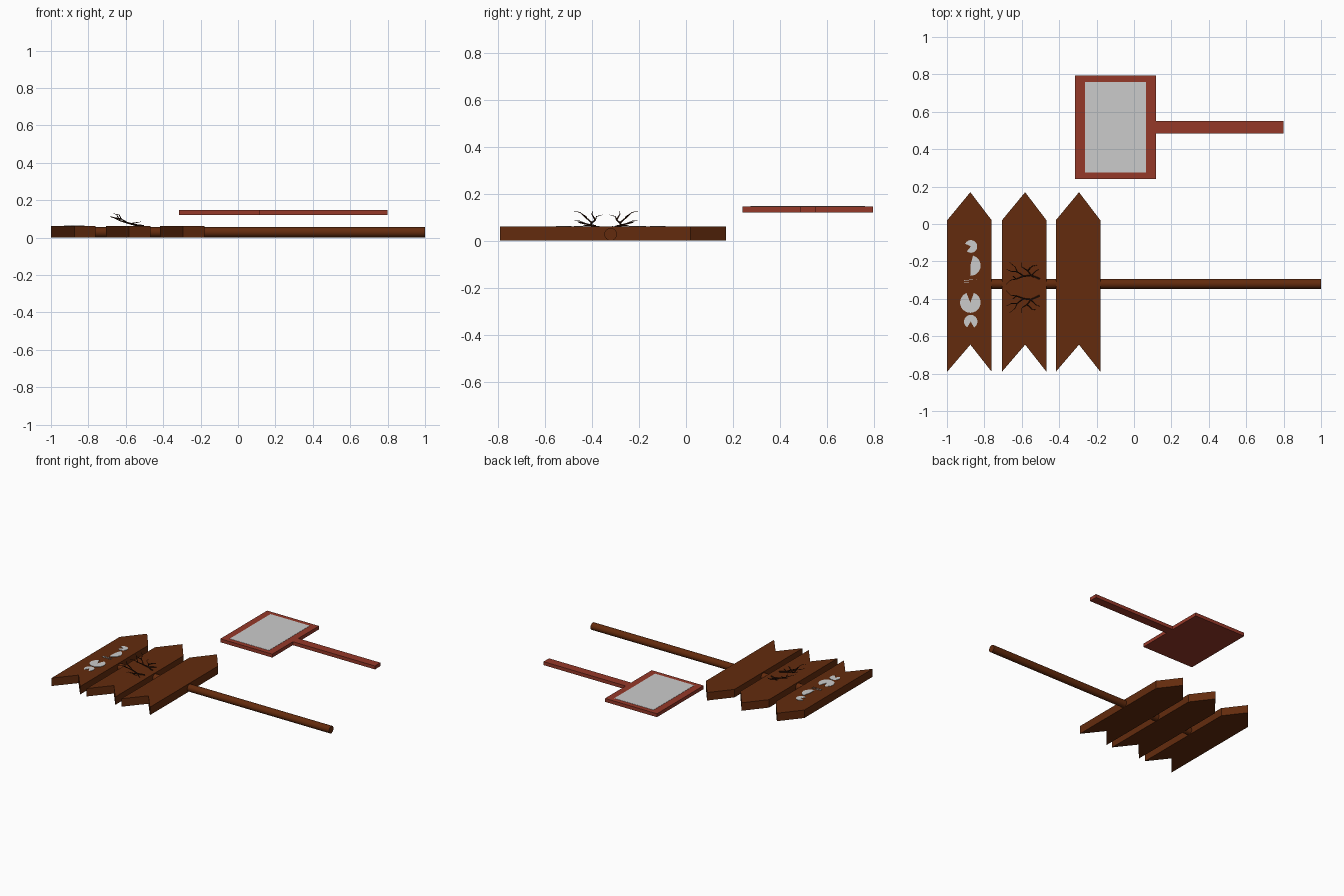
import bpy, bmesh, math
from mathutils import Vector

if "Cube" in bpy.data.objects:
    bpy.data.objects.remove(bpy.data.objects["Cube"])


def material(name, rgb):
    m = bpy.data.materials.new(name)
    m.diffuse_color = (*rgb, 1)
    m.use_nodes = True
    m.node_tree.nodes["Principled BSDF"].inputs["Base Color"].default_value = m.diffuse_color
    return m


WOOD = material("brown_wood", (0.125, 0.024, 0.004))
RED = material("red_wood", (0.30, 0.04, 0.022))
TWIG = material("dark_twig", (0.03, 0.008, 0.003))


def add_object(name, bm, mat=None):
    me = bpy.data.meshes.new(name)
    bmesh.ops.recalc_face_normals(bm, faces=bm.faces)
    bm.to_mesh(me)
    bm.free()
    ob = bpy.data.objects.new(name, me)
    bpy.context.collection.objects.link(ob)
    if mat:
        me.materials.append(mat)
    return ob


def slab(name, points, z0, z1, mat=None):
    """Extrude an xy outline from z0 to z1."""
    bm = bmesh.new()
    face = bm.faces.new([bm.verts.new((x, y, z0)) for x, y in points])
    res = bmesh.ops.extrude_face_region(bm, geom=[face])
    verts = [g for g in res["geom"] if isinstance(g, bmesh.types.BMVert)]
    bmesh.ops.translate(bm, vec=(0, 0, z1 - z0), verts=verts)
    return add_object(name, bm, mat)


def rect(x0, x1, y0, y1):
    return [(x0, y0), (x1, y0), (x1, y1), (x0, y1)]


# Arrow planks with a pointed top and a notched bottom
for i, cx in enumerate((-0.88, -0.587, -0.299)):
    w = 0.119
    slab(f"arrow_plank_{i + 1}",
         [(cx - w, -0.79), (cx + 0.005, -0.645), (cx + w, -0.79),
          (cx + w, 0.02), (cx + 0.005, 0.17), (cx - w, 0.02)], 0.002, 0.062, WOOD)

# Round pole running through the planks
bpy.ops.mesh.primitive_cylinder_add(vertices=16, radius=0.027, depth=1.9,
                                    location=(0.05, -0.32, 0.029), rotation=(0, math.pi / 2, 0))
pole = bpy.context.object
pole.name = "pole"
pole.data.materials.append(WOOD)
bpy.ops.object.shade_smooth_by_angle(angle=math.radians(40))


# Pale cut-disc decorations on the first plank
def wedge(name, cx, cy, r, start, end, n=20):
    pts = [(cx, cy)]
    for k in range(n + 1):
        a = math.radians(start + (end - start) * k / n)
        pts.append((cx + r * math.cos(a), cy + r * math.sin(a)))
    slab(name, pts, 0.058, 0.0645)


wedge("disc_top", -0.872, -0.12, 0.034, -130, 155)
wedge("disc_half", -0.875, -0.222, 0.055, -90, 75)
wedge("disc_large", -0.875, -0.42, 0.055, 112, 430)
wedge("disc_bottom", -0.873, -0.522, 0.036, -60, 238)
for k, y in enumerate((-0.302, -0.312)):
    slab(f"sliver_{k + 1}", [(-0.91, y - 0.002), (-0.835, y + (0.007 if k == 0 else -0.002)),
                             (-0.91, y + 0.002)], 0.058, 0.0645)

# Bare twigs on the middle plank: paths as (x, offset from y=-0.34, z)
PATHS = [
    [(-0.505, 0.045, 0.062), (-0.55, 0.065, 0.068), (-0.59, 0.06, 0.078), (-0.625, 0.085, 0.10),
     (-0.635, 0.11, 0.122), (-0.665, 0.135, 0.128)],
    [(-0.59, 0.06, 0.078), (-0.63, 0.045, 0.09), (-0.66, 0.04, 0.105), (-0.685, 0.015, 0.112)],
    [(-0.625, 0.085, 0.10), (-0.655, 0.085, 0.105), (-0.685, 0.10, 0.115)],
    [(-0.55, 0.065, 0.068), (-0.57, 0.09, 0.075), (-0.60, 0.11, 0.085), (-0.60, 0.135, 0.09)],
    [(-0.57, 0.09, 0.075), (-0.545, 0.115, 0.08), (-0.52, 0.12, 0.085)],
    [(-0.55, 0.065, 0.068), (-0.525, 0.09, 0.066), (-0.505, 0.10, 0.064)],
    [(-0.63, 0.045, 0.09), (-0.645, 0.06, 0.115), (-0.65, 0.055, 0.13)],
]


def twig_bush(name, side):
    bm = bmesh.new()
    for n, path in enumerate(PATHS):
        pts = [Vector((x, -0.34 + side * d, z)) for x, d, z in path]
        r0 = 0.006 if n == 0 else 0.004
        rings = []
        for i, p in enumerate(pts):
            t = (pts[min(i + 1, len(pts) - 1)] - pts[max(i - 1, 0)]).normalized()
            u = t.cross(Vector((0, 0, 1))).normalized()
            v = t.cross(u)
            r = r0 * (1 - 0.85 * i / (len(pts) - 1))
            rings.append([bm.verts.new(p + r * (u * math.cos(a) + v * math.sin(a)))
                          for a in (k * math.tau / 5 for k in range(5))])
        for a, b in zip(rings, rings[1:]):
            for k in range(5):
                j = (k + 1) % 5
                bm.faces.new((a[k], a[j], b[j], b[k]))
        bm.faces.new(rings[0])
        bm.faces.new(rings[-1])
    add_object(name, bm, TWIG)


twig_bush("twig_bush_back", 1)
twig_bush("twig_bush_front", -1)

# Red hand sign: board, handle and pale panel
slab("sign_board", rect(-0.315, 0.117, 0.24, 0.795), 0.121, 0.147, RED)
slab("sign_handle", rect(0.117, 0.80, 0.485, 0.55), 0.121, 0.147, RED)
slab("sign_panel", rect(-0.262, 0.065, 0.275, 0.76), 0.14, 0.1485)
